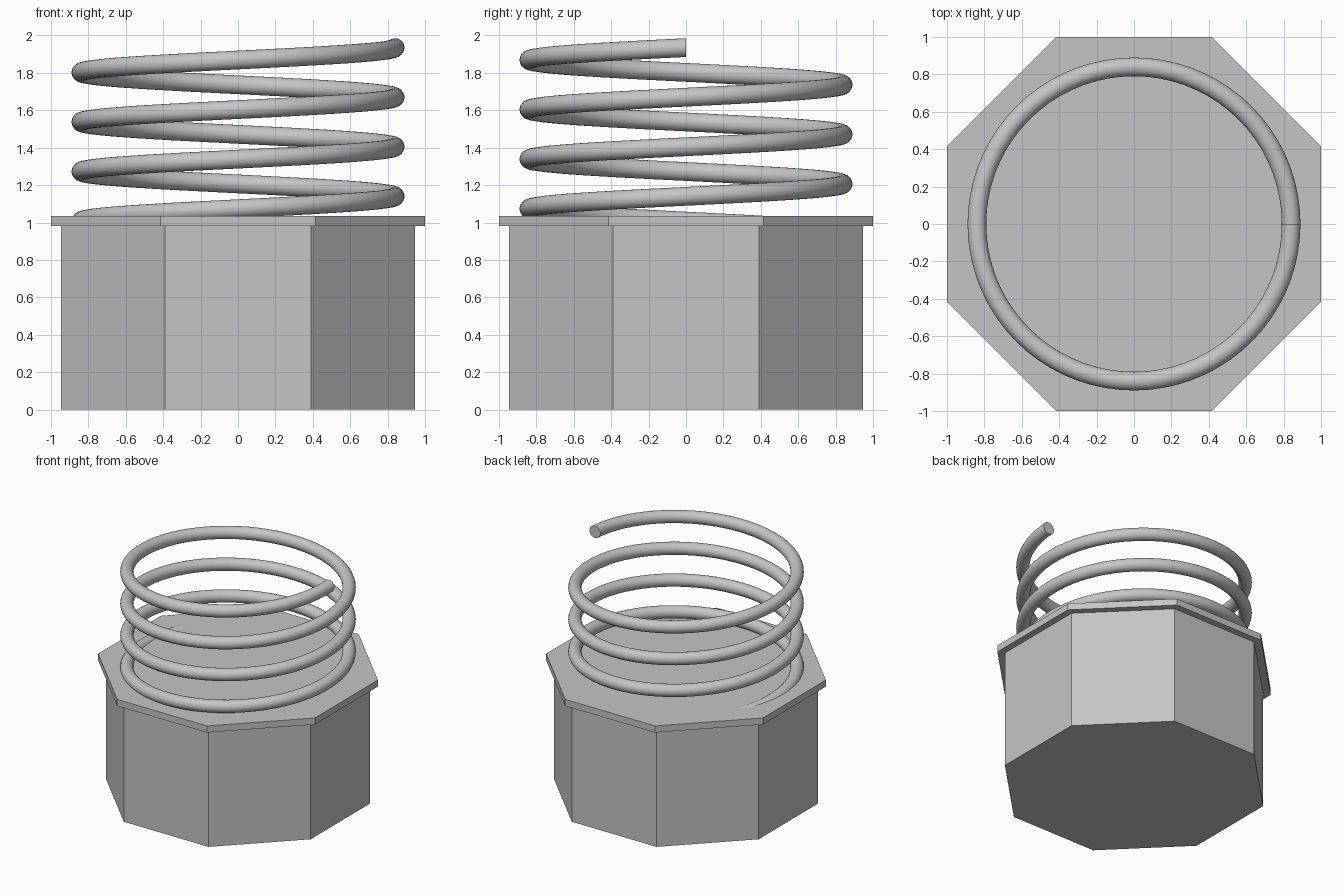
import bpy, bmesh
from math import pi, cos, radians
from mathutils import Matrix, Vector

cube = bpy.data.objects.get("Cube")
if cube:
    bpy.data.objects.remove(cube, do_unlink=True)

grey = bpy.data.materials.new("light grey")
grey.use_nodes = True
colour = (0.56, 0.56, 0.56, 1)
grey.diffuse_color = colour
grey.node_tree.nodes["Principled BSDF"].inputs["Base Color"].default_value = colour


def octagon(name, apothem, bottom, top):
    """Upright octagonal prism with a flat side facing the front."""
    bpy.ops.mesh.primitive_cylinder_add(
        vertices=8, radius=apothem / cos(pi / 8), depth=top - bottom,
        location=(0, 0, (bottom + top) / 2))
    ob = bpy.context.object
    ob.name = name
    ob.data.transform(Matrix.Rotation(pi / 8, 4, "Z"))
    ob.data.materials.append(grey)


def spring(name, radius, wire, start, pitch, turns, steps=72, sides=24):
    """Round wire swept up a helix, closed by flat ends."""
    bm = bmesh.new()
    place = Matrix.Translation((radius, 0, start)) @ Matrix.Rotation(pi / 2, 4, "X")
    bmesh.ops.create_circle(bm, segments=sides, radius=wire, matrix=place)
    bmesh.ops.spin(
        bm, geom=bm.verts[:] + bm.edges[:], axis=(0, 0, 1), cent=(0, 0, 0),
        dvec=Vector((0, 0, pitch / steps)), angle=2 * pi * turns,
        steps=steps * turns)
    bmesh.ops.holes_fill(bm, edges=[e for e in bm.edges if e.is_boundary], sides=0)
    bmesh.ops.recalc_face_normals(bm, faces=bm.faces[:])
    mesh = bpy.data.meshes.new(name)
    bm.to_mesh(mesh)
    bm.free()
    mesh.materials.append(grey)
    ob = bpy.data.objects.new(name, mesh)
    bpy.context.collection.objects.link(ob)
    bpy.ops.object.select_all(action="DESELECT")
    ob.select_set(True)
    bpy.context.view_layer.objects.active = ob
    bpy.ops.object.shade_smooth_by_angle(angle=radians(40))


octagon("base_block", 0.945, 0, 0.98)
octagon("top_plate", 1.0, 0.98, 1.035)
# The lowest part of the coil is sunk into the block
spring("coil_spring", 0.84, 0.05, 0.875, 0.265, 4)
